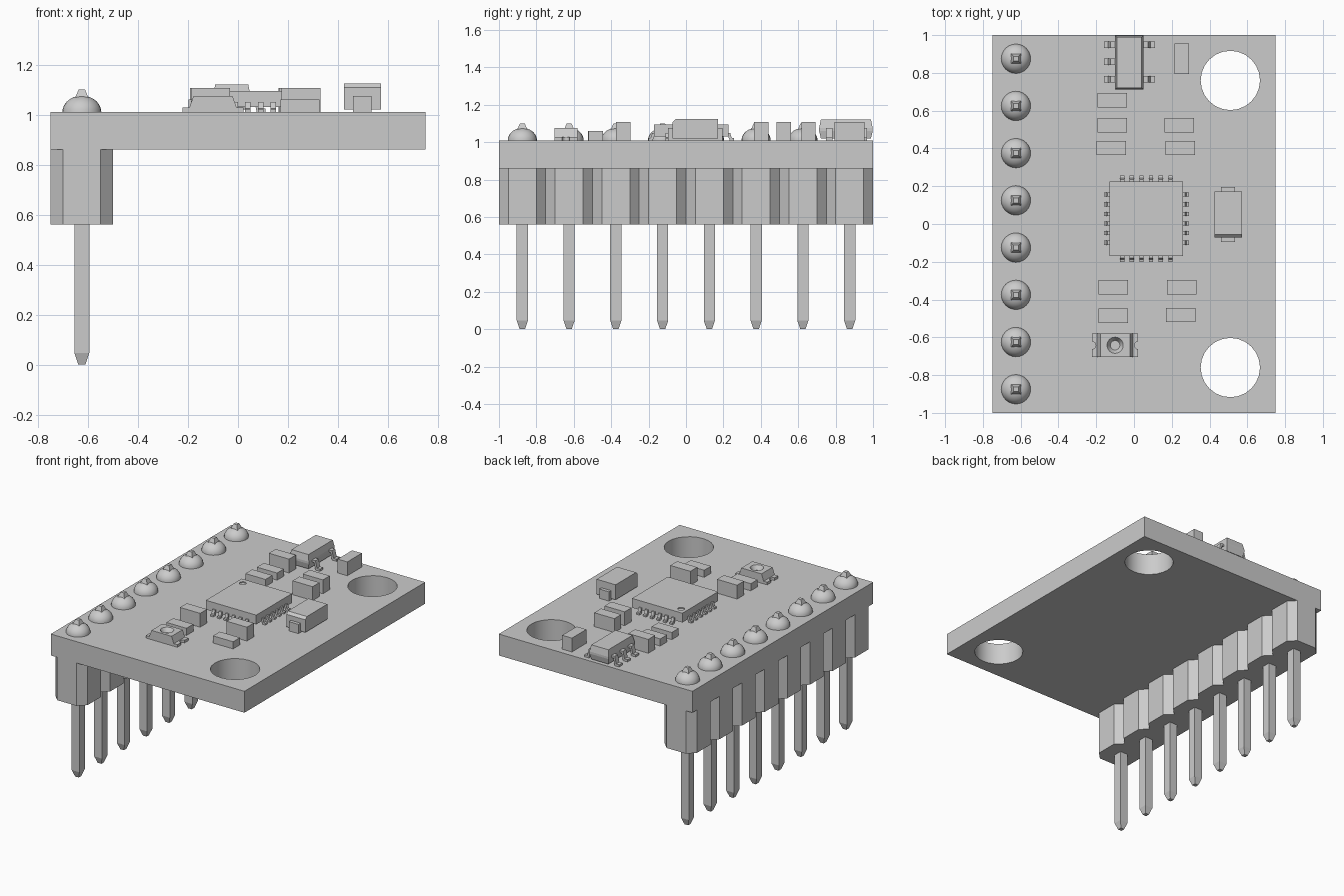
import bpy, bmesh, math
from mathutils import Matrix, Vector

cube = bpy.data.objects.get("Cube")
if cube:
    bpy.data.objects.remove(cube, do_unlink=True)

grey = bpy.data.materials.new("plain grey")
grey.use_nodes = True
GREY = (0.6, 0.6, 0.6, 1)
grey.diffuse_color = GREY
grey.node_tree.nodes["Principled BSDF"].inputs["Base Color"].default_value = GREY

BOARD_TOP = 1.01


def finish(name, bm, smooth=False):
    bmesh.ops.recalc_face_normals(bm, faces=bm.faces)
    mesh = bpy.data.meshes.new(name)
    bm.to_mesh(mesh)
    bm.free()
    mesh.materials.append(grey)
    ob = bpy.data.objects.new(name, mesh)
    bpy.context.collection.objects.link(ob)
    if smooth:
        select(ob)
        bpy.ops.object.shade_smooth_by_angle(angle=math.radians(35))
    return ob


def select(ob):
    bpy.ops.object.select_all(action='DESELECT')
    ob.select_set(True)
    bpy.context.view_layer.objects.active = ob


def loft(bm, rings):
    """Closed solid through rings of equal length."""
    loops = [[bm.verts.new(p) for p in ring] for ring in rings]
    for a, b in zip(loops, loops[1:]):
        for i in range(len(a)):
            j = (i + 1) % len(a)
            bm.faces.new((a[i], a[j], b[j], b[i]))
    bm.faces.new(loops[0][::-1])
    bm.faces.new(loops[-1])


def rect(x0, x1, y0, y1, z):
    return [(x0, y0, z), (x1, y0, z), (x1, y1, z), (x0, y1, z)]


def box(bm, x0, x1, y0, y1, z0, z1):
    loft(bm, [rect(x0, x1, y0, y1, z0), rect(x0, x1, y0, y1, z1)])


def circle(x, y, z, r, n=24):
    return [(x + r * math.cos(math.tau * i / n), y + r * math.sin(math.tau * i / n), z)
            for i in range(n)]


def lead(bm, x, y, angle, width, profile):
    """Extrude an outward/height profile across its width, turned to face angle."""
    m = Matrix.Translation((x, y, BOARD_TOP)) @ Matrix.Rotation(angle, 4, 'Z')
    loft(bm, [[m @ Vector((u, s * width / 2, h)) for u, h in profile] for s in (-1, 1)])


def cut(ob, rings_list):
    bm = bmesh.new()
    for rings in rings_list:
        loft(bm, rings)
    cutter = finish("cutter", bm)
    cutter.hide_render = True
    mod = ob.modifiers.new("cut", 'BOOLEAN')
    mod.operation = 'DIFFERENCE'
    mod.solver = 'EXACT'
    mod.object = cutter
    select(ob)
    bpy.ops.object.modifier_apply(modifier=mod.name)
    bpy.data.objects.remove(cutter, do_unlink=True)
    bpy.ops.object.shade_smooth_by_angle(angle=math.radians(30))


# Circuit board with two mounting holes
bm = bmesh.new()
box(bm, -0.75, 0.75, -1, 1, 0.86, BOARD_TOP)
board = finish("circuit_board", bm)
cut(board, [[circle(0.51, y, z, 0.157) for z in (0.8, 1.1)] for y in (-0.76, 0.76)])

# Pin header: chamfered strip, pins and solder domes
PX, PITCH = -0.625, 0.25
pin_y = [(i - 3.5) * PITCH for i in range(8)]
near = [(0.125, dy) for dy in (-0.075, 0.075)]
outline = [(-0.075, -1), (0.075, -1)]
for y in pin_y:
    outline += [(u, y + dy) for u, dy in near] + [(0.075, y + 0.125)]
outline += [(-0.075, 1)]
for y in reversed(pin_y):
    outline += [(-u, y - dy) for u, dy in near] + [(-0.075, y - 0.125)]
outline.pop()
bm = bmesh.new()
loft(bm, [[(PX + u, y, z) for u, y in outline] for z in (0.56, 0.86)])
finish("header_strip", bm)

pins, domes = bmesh.new(), bmesh.new()
for y in pin_y:
    loft(pins, [rect(PX - r, PX + r, y - r, y + r, z)
                for r, z in ((0.014, 0), (0.03, 0.047), (0.03, 1.06), (0.013, 1.1))])
    loft(domes, [circle(PX, y, BOARD_TOP + 0.066 * math.sin(t), 0.078 * math.cos(t))
                 for t in [k * math.pi / 18 for k in range(9)]])
finish("header_pins", pins)
finish("solder_domes", domes, True)

# Main chip with leads on four sides
CX, CY = 0.065, 0.028
bm = bmesh.new()
box(bm, CX - 0.195, CX + 0.195, CY - 0.198, CY + 0.198, 1.03, 1.095)
chip = finish("main_chip", bm)
cut(chip, [[circle(-0.085, 0.175, z, 0.022) for z in (1.088, 1.12)]])
bm = bmesh.new()
foot = [(-0.03, 0.02), (-0.03, 0.04), (0.01, 0.04), (0.018, 0.014),
        (0.03, 0.012), (0.03, 0), (0.008, 0), (0, 0.02)]
for side in range(4):
    a = side * math.pi / 2
    for k in range(6):
        t = (k - 2.5) * 0.051
        c, s = math.cos(a), math.sin(a)
        lead(bm, CX + 0.195 * c - t * s, CY + 0.198 * s + t * c, a, 0.022, foot)
finish("chip_leads", bm)

# Small regulator with five gull-wing leads
bm = bmesh.new()
loft(bm, [rect(-0.025 - hx, -0.025 + hx, 0.855 - hy, 0.855 + hy, z)
          for hx, hy, z in ((0.066, 0.134, 1.02), (0.075, 0.143, 1.06),
                            (0.075, 0.143, 1.075), (0.066, 0.134, 1.12))])
finish("regulator_body", bm)
bm = bmesh.new()
wing = [(-0.02, 0.05), (-0.02, 0.065), (0.025, 0.065), (0.037, 0.015),
        (0.06, 0.015), (0.06, 0), (0.025, 0), (0.014, 0.05)]
for y in (0.95, 0.858, 0.767):
    lead(bm, -0.1, y, math.pi, 0.035, wing)
    if y != 0.858:
        lead(bm, 0.05, y, 0, 0.035, wing)
finish("regulator_leads", bm)

# Chip resistors (low) and capacitors (tall)
LOW, TALL = 1.06, 1.107
parts = [(-0.115, 0.655, TALL), (-0.115, 0.523, LOW), (-0.12, 0.402, LOW),
         (0.24, 0.523, TALL), (0.245, 0.402, TALL), (-0.11, -0.335, TALL),
         (-0.11, -0.486, LOW), (0.252, -0.335, TALL), (0.248, -0.482, LOW)]
for i, (x, y, top) in enumerate(parts):
    bm = bmesh.new()
    box(bm, x - 0.078, x + 0.078, y - 0.038, y + 0.038, BOARD_TOP, top)
    finish(f"{'resistor' if top == LOW else 'capacitor'}_{i + 1}", bm)
bm = bmesh.new()
box(bm, 0.215, 0.29, 0.795, 0.955, BOARD_TOP, TALL)
finish("upright_capacitor", bm)

# Large capacitor with chamfered front edge and end terminals
bm = bmesh.new()
side = [(-0.072, 1.02), (0.172, 1.02), (0.172, 1.125), (-0.055, 1.125), (-0.072, 1.108)]
loft(bm, [[(x, y, z) for y, z in side] for x in (0.425, 0.572)])
finish("large_capacitor", bm)
bm = bmesh.new()
box(bm, 0.46, 0.535, -0.095, 0.195, BOARD_TOP, 1.075)
finish("large_capacitor_terminals", bm)

# Indicator lamp: notched base and tapered body with a conical well
LX, LY = -0.1, -0.642
bm = bmesh.new()
box(bm, LX - 0.122, LX + 0.122, LY - 0.061, LY + 0.061, BOARD_TOP, 1.028)
base = finish("lamp_base", bm)
cut(base, [[circle(LX + s * 0.122, LY, z, 0.02, 16) for z in (0.99, 1.05)] for s in (-1, 1)])
bm = bmesh.new()
loft(bm, [rect(LX - h, LX + h, LY - 0.061, LY + 0.061, z) for h, z in ((0.095, 1.028), (0.078, 1.075))])
lamp = finish("lamp_body", bm)
cut(lamp, [[circle(LX, LY, z, r) for z, r in ((1.045, 0.025), (1.075, 0.043), (1.085, 0.049))]])
